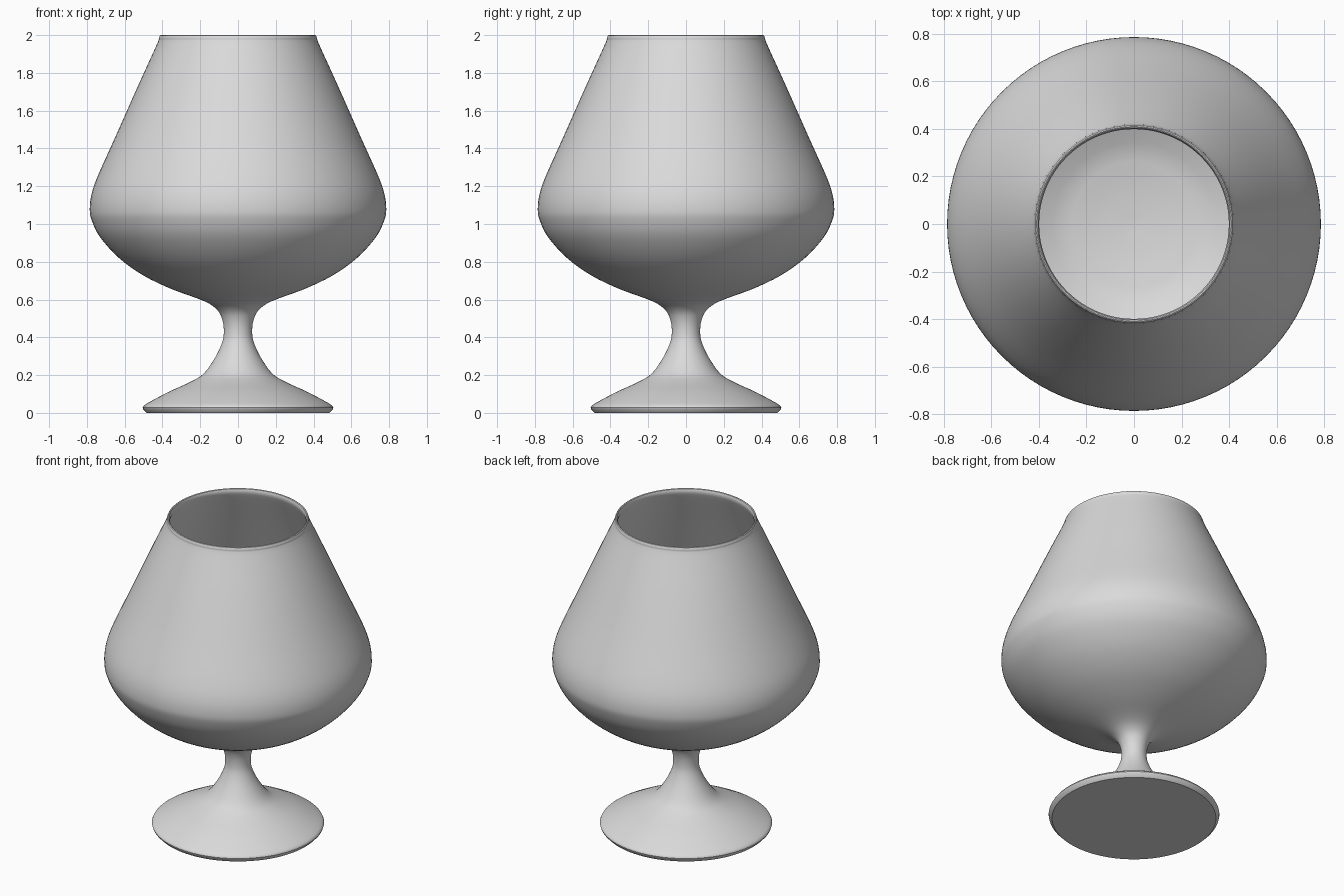
import bpy, bmesh
from math import radians, tau
from mathutils import Vector

SEGMENTS = 96
WALL = 0.02

cube = bpy.data.objects.get("Cube")
if cube:
    bpy.data.objects.remove(cube)


def smooth_curve(points, steps=4):
    """Catmull-Rom curve through (radius, height) points."""
    p = [Vector(q) for q in points]
    p = [2 * p[0] - p[1]] + p + [2 * p[-1] - p[-2]]
    out = []
    for a, b, c, d in zip(p, p[1:], p[2:], p[3:]):
        for i in range(steps):
            t = i / steps
            out.append(0.5 * (2 * b + (c - a) * t + (2 * a - 5 * b + 4 * c - d) * t**2
                              + (3 * b - a - 3 * c + d) * t**3))
    return out + [p[-2]]


def inset(curve, distance):
    """Shift a rising curve towards the axis along its normals."""
    out = []
    for i, p in enumerate(curve):
        along = curve[min(i + 1, len(curve) - 1)] - curve[max(i - 1, 0)]
        out.append(p + Vector((-along.y, along.x)).normalized() * distance)
    return out


def lathe(name, profile, material):
    bm = bmesh.new()
    verts = [bm.verts.new((p[0], 0, p[1])) for p in profile]
    edges = [bm.edges.new(pair) for pair in zip(verts, verts[1:])]
    bmesh.ops.spin(bm, geom=verts + edges, axis=(0, 0, 1), cent=(0, 0, 0),
                   angle=tau, steps=SEGMENTS)
    bmesh.ops.remove_doubles(bm, verts=bm.verts, dist=0.0002)
    bmesh.ops.recalc_face_normals(bm, faces=bm.faces)
    mesh = bpy.data.meshes.new(name)
    bm.to_mesh(mesh)
    bm.free()
    mesh.materials.append(material)
    obj = bpy.data.objects.new(name, mesh)
    bpy.context.collection.objects.link(obj)
    bpy.ops.object.select_all(action='DESELECT')
    obj.select_set(True)
    bpy.context.view_layer.objects.active = obj
    bpy.ops.object.shade_smooth_by_angle(angle=radians(40))
    return obj


grey = bpy.data.materials.new("light grey")
grey.use_nodes = True
grey.diffuse_color = (0.7, 0.7, 0.7, 1)
grey.node_tree.nodes["Principled BSDF"].inputs["Base Color"].default_value = (0.7, 0.7, 0.7, 1)

# Foot: flat underside, bevelled lower edge and rounded lip
base = [(0, 0), (0.485, 0), (0.502, 0.018)]

# Foot top, stem and outside of the bowl in one sweep
outer = smooth_curve([
    (0.505, 0.028), (0.485, 0.048), (0.37, 0.11), (0.25, 0.165), (0.18, 0.21),
    (0.12, 0.295), (0.085, 0.37), (0.075, 0.425), (0.082, 0.49), (0.11, 0.545),
    (0.18, 0.592), (0.35, 0.655), (0.5, 0.727), (0.63, 0.82), (0.73, 0.93),
    (0.775, 1.02), (0.785, 1.08), (0.775, 1.16), (0.74, 1.26), (0.65, 1.46),
    (0.53, 1.73), (0.43, 1.95), (0.418, 1.985)])

# Inside of the bowl follows the outside at wall thickness, closing at the floor
bowl = [p for p in outer if p.y > 0.63]
inner = inset(bowl, WALL)[::-1]
floor = smooth_curve([inner[-1], (0.15, 0.635), (0, 0.625)])

rim = [(0.414, 1.997), (0.409, 2.0), (0.404, 1.997)]
lathe("goblet", base + outer + rim + inner + floor[1:], grey)
